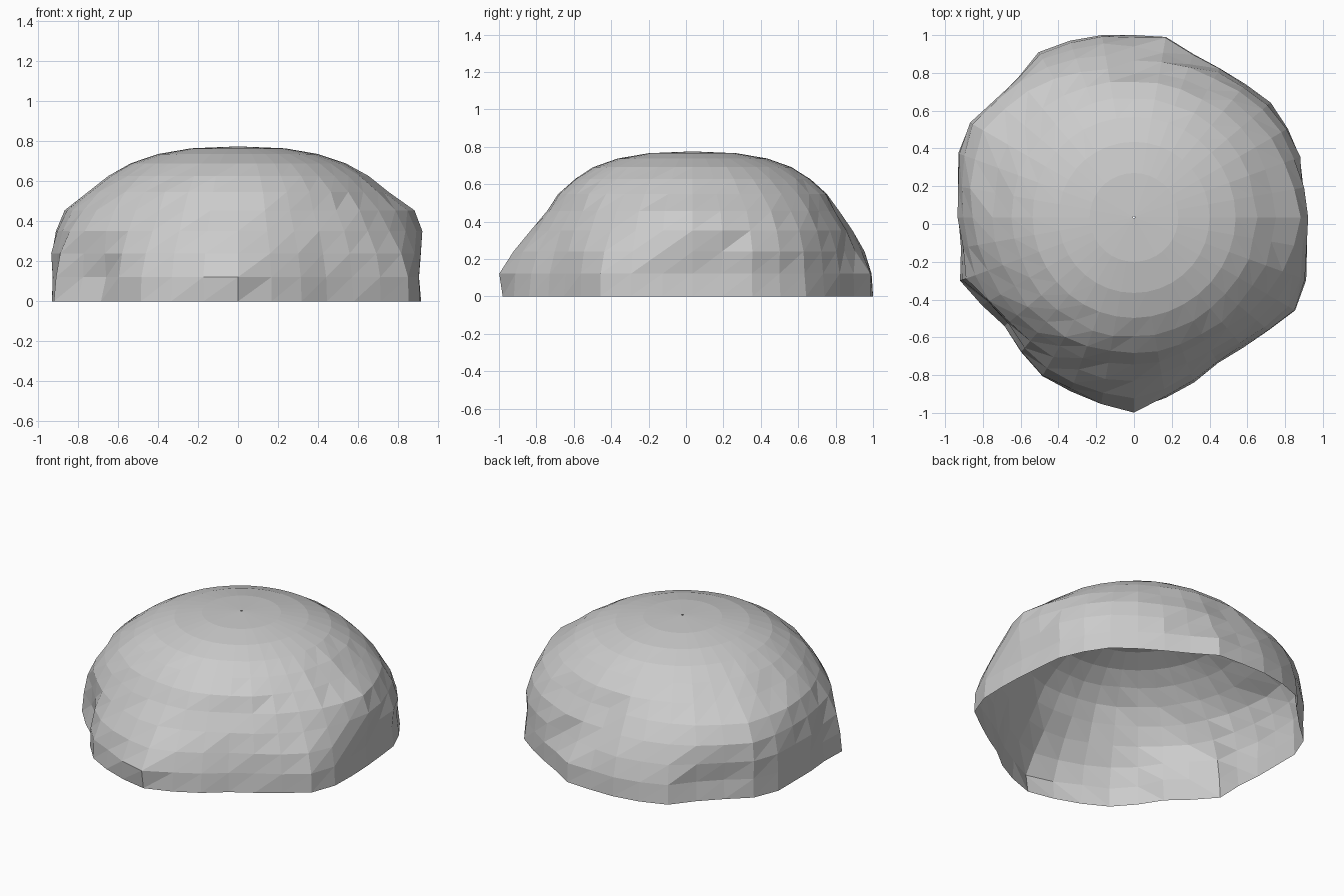
import bpy, bmesh, math, random

random.seed(4)
cube = bpy.data.objects.get("Cube")
if cube:
    bpy.data.objects.remove(cube)

stone = bpy.data.materials.new("grey_stone")
stone.use_nodes = True
colour = (0.6, 0.6, 0.6, 1)
stone.diffuse_color = colour
stone.node_tree.nodes["Principled BSDF"].inputs["Base Color"].default_value = colour

# Footprint radius every ten degrees, counter-clockwise from +x
footprint = [.91, .91, .935, .94, .945, .92, .91, .92, .97, .965, .98, .995,
             1.01, .96, .96, 1, .99, .945, .93, .93, .98, .93, .895, .93,
             .97, .98, 1.01, 1.03, .97, .93, .89, .9, .93, .985, .97, .93]
# Shoulder radius at mid height, every thirty degrees
shoulder = [.88, .84, .785, .76, .85, .925, .85, .82, .79, .785, .745, .81]
# Mean radius of each level, and how strongly it follows each outline
levels = [.94, .932, .922, .885, .825, .735, .64, .535, .4, .235, .006]
follow_foot = [1, 1, .6, .2, 0, 0, 0, 0, 0, 0, 0]
follow_shoulder = [0, 0, .4, .8, 1, .35, .2, .1, 0, 0, 0]
# Dents that leave small ledges: level, first and last column, depth
dents = [(2, 0, 1, .02), (1, 21, 22, .03), (2, 21, 22, .02), (2, 7, 8, .025),
         (0, 26, 27, .015), (1, 27, 27, -.01)]
height, pole_y = .775, .035
columns = len(footprint)


def radius(level, column):
    step, part = divmod(column, 3)
    mid = shoulder[step] + (shoulder[(step + 1) % 12] - shoulder[step]) * part / 3
    r = levels[level] * (1 + (footprint[column] / .94 - 1) * follow_foot[level]
                         + (mid / .825 - 1) * follow_shoulder[level])
    if 1 <= level <= 6:
        r += random.uniform(-.007, .007)
    for at, first, last, depth in dents:
        if at == level and first <= column <= last:
            r -= depth
    return r


# Open dome shell made of triangulated rings
bm = bmesh.new()
rings = []
for level in range(len(levels)):
    z = height * math.sin(math.radians(9 * level))
    ring = []
    for column in range(columns):
        angle = 2 * math.pi * column / columns
        r = radius(level, column)
        ring.append(bm.verts.new((r * math.cos(angle), pole_y + r * math.sin(angle), z)))
    rings.append(ring)

for low, high in zip(rings, rings[1:]):
    for i in range(columns):
        j = (i + 1) % columns
        bm.faces.new((low[i], low[j], high[j]))
        bm.faces.new((low[i], high[j], high[i]))

mesh = bpy.data.meshes.new("boulder_dome")
bm.to_mesh(mesh)
bm.free()
mesh.materials.append(stone)
dome = bpy.data.objects.new("boulder_dome", mesh)
bpy.context.collection.objects.link(dome)
